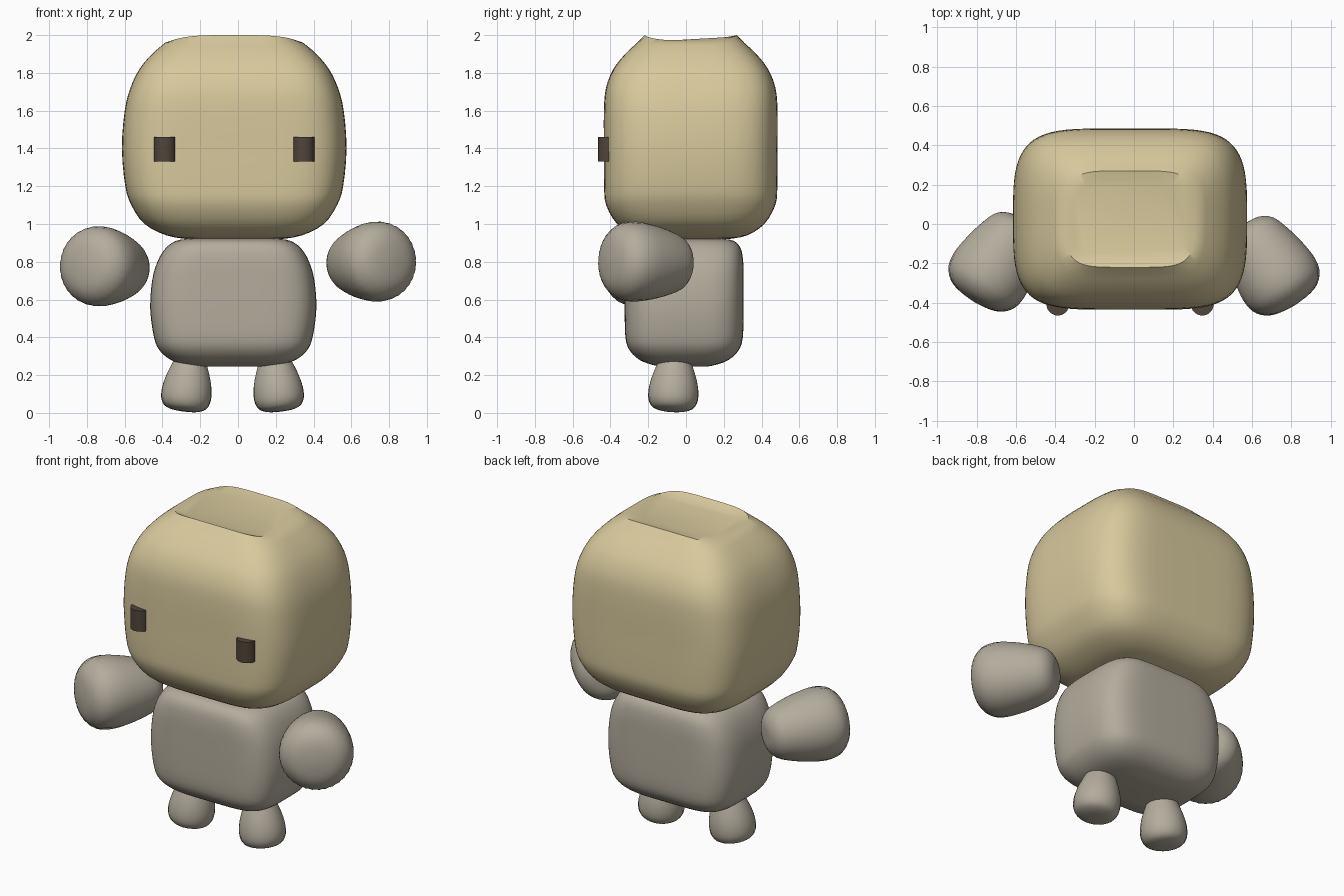
import bpy, bmesh, math
from mathutils import Vector

cube = bpy.data.objects.get("Cube")
if cube:
    bpy.data.objects.remove(cube, do_unlink=True)


def material(name, rgb):
    m = bpy.data.materials.new(name)
    m.use_nodes = True
    m.diffuse_color = (*rgb, 1)
    m.node_tree.nodes["Principled BSDF"].inputs["Base Color"].default_value = (*rgb, 1)
    return m


TAN = material("tan", (0.685, 0.584, 0.337))
STONE = material("warm grey", (0.456, 0.418, 0.337))
DARK = material("dark brown", (0.08, 0.061, 0.045))


def refine(points, steps=3):
    """Catmull-Rom smoothing of a short profile."""
    pts = [Vector(p) for p in points]
    out = []
    for i in range(len(pts) - 1):
        a, b, c, d = pts[max(i - 1, 0)], pts[i], pts[i + 1], pts[min(i + 2, len(pts) - 1)]
        for k in range(steps):
            t = k / steps
            out.append(b + (c - a) * t / 2 + (a * 2 - b * 5 + c * 4 - d) * t * t / 2
                       + (b * 3 - a - c * 3 + d) * t ** 3 / 2)
    return out + [pts[-1]]


def skin(name, rings, mat):
    """Bridge closed rings of points and cap both ends."""
    bm = bmesh.new()
    loops = [[bm.verts.new(p) for p in ring] for ring in rings]
    n = len(loops[0])
    for low, high in zip(loops, loops[1:]):
        for i in range(n):
            j = (i + 1) % n
            bm.faces.new((low[i], low[j], high[j], high[i]))
    bm.faces.new(loops[0][::-1])
    bm.faces.new(loops[-1])
    bmesh.ops.recalc_face_normals(bm, faces=bm.faces)
    mesh = bpy.data.meshes.new(name)
    bm.to_mesh(mesh)
    bm.free()
    mesh.materials.append(mat)
    ob = bpy.data.objects.new(name, mesh)
    bpy.context.collection.objects.link(ob)
    bpy.ops.object.select_all(action='DESELECT')
    ob.select_set(True)
    bpy.context.view_layer.objects.active = ob
    bpy.ops.object.shade_smooth_by_angle(angle=math.radians(35))
    return ob


def soft_box(cx, cy, z, a, b, p=5, q=3.6, n=72):
    """Rounded rectangular section, flatter at front and back than at the sides."""
    ring = []
    for i in range(n):
        t = math.tau * (i + 0.5) / n
        c, s = math.cos(t), math.sin(t)
        ring.append(Vector((cx + math.copysign(abs(c) ** (2 / p), c) * a,
                            cy + math.copysign(abs(s) ** (2 / q), s) * b, z)))
    return ring


# Head: (height, half width, half depth)
HX, HY = -0.02, 0.025
head_profile = [(0.92, 0.25, 0.2), (0.94, 0.36, 0.3), (1.0, 0.475, 0.39), (1.1, 0.545, 0.448),
                (1.2, 0.577, 0.459), (1.4, 0.595, 0.46), (1.6, 0.58, 0.46), (1.72, 0.55, 0.449),
                (1.82, 0.502, 0.41), (1.9, 0.435, 0.347), (1.96, 0.365, 0.283)]
head_rings = [soft_box(HX, HY, *h) for h in refine(head_profile)]
# Raised front and back rims around a shallow dip that slopes up to the back
rim = soft_box(HX, HY, 2.0, 0.33, 0.245)
for v in rim:
    v.z -= 0.028 * (abs(v.x - HX) / 0.33) ** 4
dip = soft_box(HX, HY, 1.967, 0.29, 0.19)
for v in dip:
    v.z += 0.022 * (v.y - HY + 0.19) / 0.38
skin("head", head_rings + [rim, dip], TAN)

# Body
body_profile = [(0.245, 0.16, 0.12), (0.255, 0.25, 0.17), (0.28, 0.33, 0.235), (0.33, 0.39, 0.288),
                (0.4, 0.42, 0.311), (0.55, 0.44, 0.315), (0.7, 0.43, 0.315), (0.8, 0.402, 0.313),
                (0.87, 0.36, 0.3), (0.91, 0.305, 0.265), (0.922, 0.24, 0.2)]
skin("body", [soft_box(-0.025, -0.01, *h) for h in refine(body_profile)], STONE)


def revolve(name, start, axis, profile, mat, pleat=0.0, n=64):
    """Turned shape along an axis, with faint pleats towards its far end."""
    axis = Vector(axis).normalized()
    u = axis.orthogonal().normalized()
    w = axis.cross(u)
    length = profile[-1][0]
    rings = []
    for s, r in refine(profile):
        depth = pleat * max(0, s / length - 0.5) * 2
        rings.append([Vector(start) + axis * s
                      + (u * math.cos(math.tau * i / n) + w * math.sin(math.tau * i / n))
                      * r * (1 - depth * (i % 2)) for i in range(n)])
    return skin(name, rings, mat)


# Arms: narrow at the shoulder, blunt at the hand
arm_profile = [(0, 0.03), (0.008, 0.085), (0.05, 0.142), (0.15, 0.18), (0.25, 0.203), (0.33, 0.212),
               (0.4, 0.2), (0.45, 0.158), (0.475, 0.1), (0.485, 0.02)]
for side, word, dy, dz in ((1, "left", 0, 0), (-1, "right", 0.02, -0.025)):
    revolve(word + "_arm", (side * 0.562, dy, 0.788 + dz), (side * 0.53, -0.85, 0.04),
            arm_profile, STONE, 0.025)

# Legs: run down from inside the body to rounded feet
leg_profile = [(0, 0.06), (0.06, 0.082), (0.14, 0.112), (0.2, 0.128), (0.25, 0.133),
               (0.29, 0.127), (0.32, 0.105), (0.335, 0.06), (0.338, 0.01)]
for side, word in ((1, "left"), (-1, "right")):
    revolve(word + "_leg", (-0.029 + side * 0.215, -0.055, 0.343), (side * 0.12, -0.05, -1),
            leg_profile, STONE, 0.025)

# Eyes: short upright cylinders set into the face
for side, word in ((1, "left"), (-1, "right")):
    rings = [[Vector((HX + side * 0.367 + 0.058 * math.cos(math.tau * i / 32),
                      -0.407 + 0.058 * math.sin(math.tau * i / 32), z)) for i in range(32)]
             for z in (1.33, 1.46)]
    skin(word + "_eye", rings, DARK)
